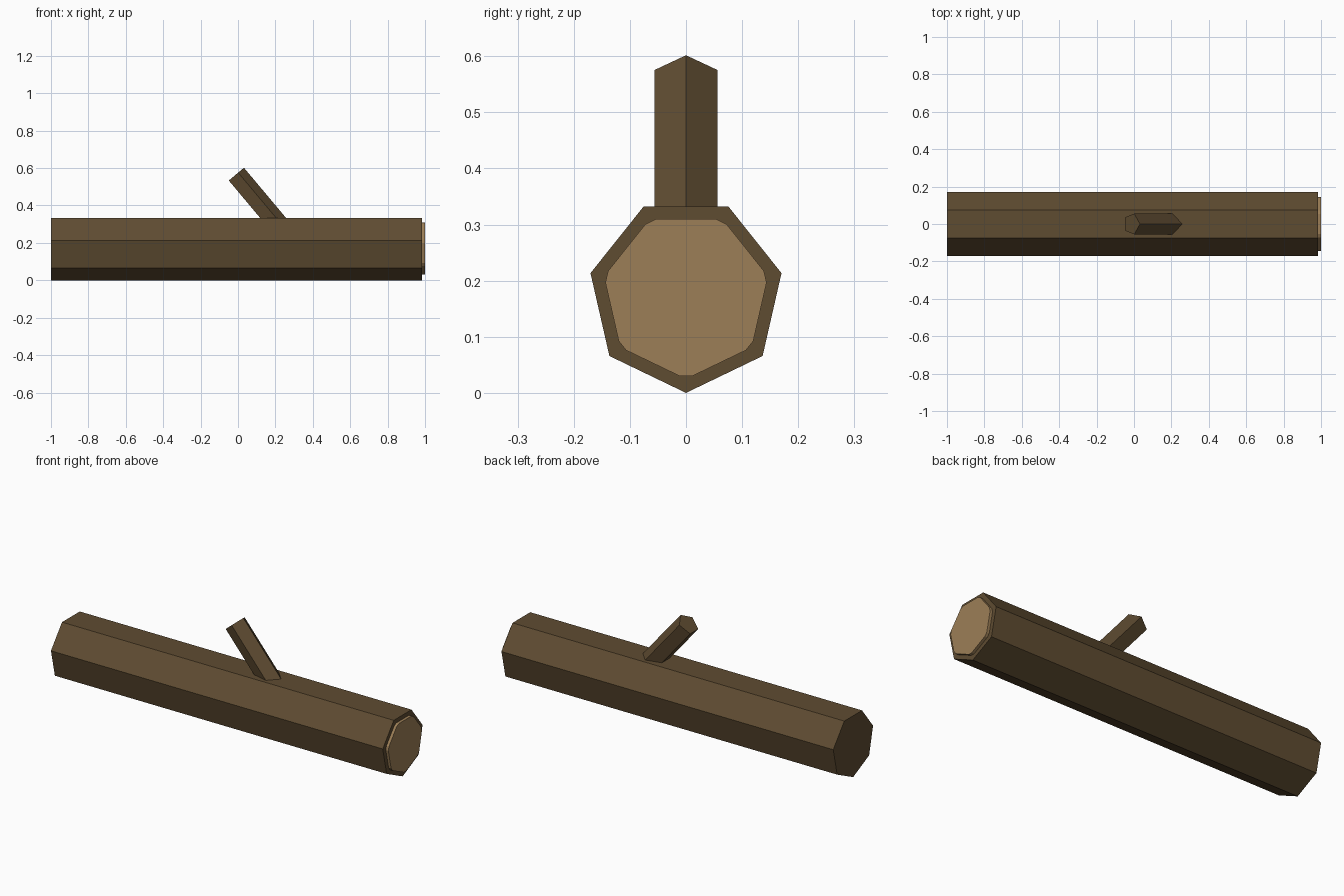
import bpy, bmesh, math
from mathutils import Vector

if "Cube" in bpy.data.objects:
    bpy.data.objects.remove(bpy.data.objects["Cube"])


def material(name, rgb):
    m = bpy.data.materials.new(name)
    m.diffuse_color = (*rgb, 1)
    m.use_nodes = True
    m.node_tree.nodes["Principled BSDF"].inputs["Base Color"].default_value = m.diffuse_color
    return m


bark = material("bark brown", (0.114, 0.072, 0.031))
wood = material("cut wood tan", (0.335, 0.212, 0.095))


def polygon(sides, radius, start):
    return [(radius * math.cos(start + i * math.tau / sides),
             radius * math.sin(start + i * math.tau / sides)) for i in range(sides)]


def chamfer(points, amount):
    """Cut every corner of a polygon by a fraction of its edges."""
    out = []
    for i, p in enumerate(points):
        p = Vector(p)
        for q in (points[i - 1], points[(i + 1) % len(points)]):
            out.append(p.lerp(Vector(q), amount))
    return out


def prism(name, points, start, end, u, v, mat):
    """Sweep a profile lying in the u, v plane from start to end."""
    bm = bmesh.new()
    rings = [[bm.verts.new(c + u * a + v * b) for a, b in points]
             for c in (start, end)]
    n = len(points)
    for i in range(n):
        j = (i + 1) % n
        bm.faces.new((rings[0][i], rings[0][j], rings[1][j], rings[1][i]))
    bm.faces.new(rings[0][::-1])
    bm.faces.new(rings[1])
    bmesh.ops.recalc_face_normals(bm, faces=bm.faces)
    mesh = bpy.data.meshes.new(name)
    bm.to_mesh(mesh)
    bm.free()
    mesh.materials.append(mat)
    ob = bpy.data.objects.new(name, mesh)
    bpy.context.collection.objects.link(ob)
    return ob


Y, Z = Vector((0, 1, 0)), Vector((0, 0, 1))
R = 0.1746

# Seven-sided trunk with one corner pointing down
prism("log", polygon(7, R, -math.pi / 2),
      Vector((-1, 0, R)), Vector((0.985, 0, R)), Y, Z, bark)

# Raised cut-wood plate on the right end
prism("cut_end", chamfer(polygon(7, 0.150, -math.pi / 2), 0.09),
      Vector((0.98, 0, R)), Vector((1, 0, R)), Y, Z, wood)

# Five-sided branch stub leaning to the left, ridge facing up and right
tilt = math.radians(40)
along = Vector((-math.sin(tilt), 0, math.cos(tilt)))
across = Vector((math.cos(tilt), 0, math.sin(tilt)))
tip = Vector((-0.013, 0, 0.564))
prism("branch_stub", polygon(5, 0.0586, 0), tip - along * 0.42, tip, across, Y, bark)
